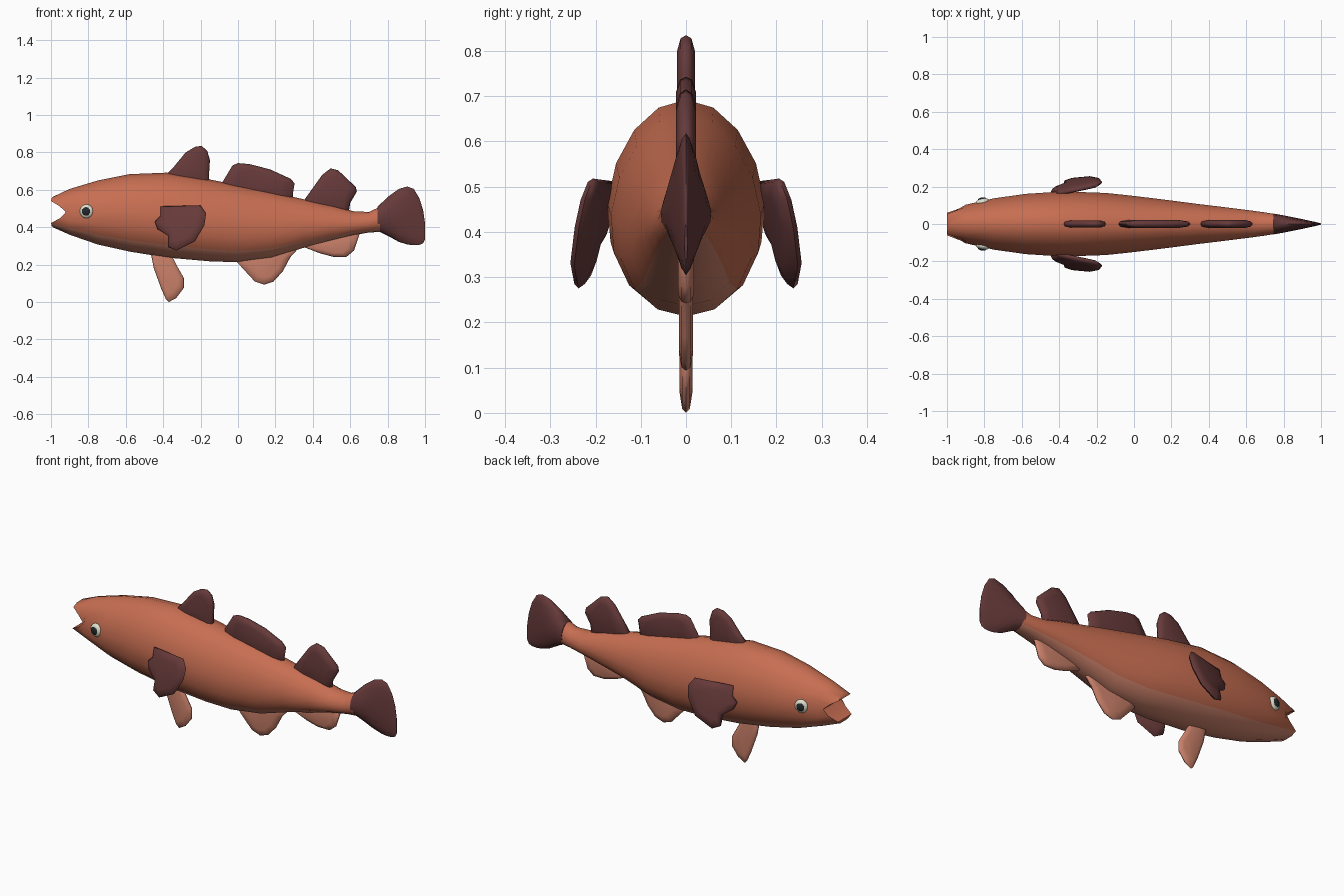
import bpy, bmesh, math
from mathutils import Vector


def material(name, rgb):
    m = bpy.data.materials.new(name)
    m.diffuse_color = (*rgb, 1)
    return m


ORANGE = material("orange_skin", (0.57, 0.155, 0.083))
BELLY = material("belly_skin", (0.60, 0.22, 0.145))
DARK = material("dark_fin", (0.135, 0.042, 0.042))
WHITE = material("eye_white", (0.75, 0.75, 0.62))
BLACK = material("pupil_black", (0.015, 0.02, 0.022))
SIDES = 16


def finish(bm, name, mats, angle=50):
    bmesh.ops.recalc_face_normals(bm, faces=bm.faces)
    for f in bm.faces:
        f.smooth = True
    me = bpy.data.meshes.new(name)
    bm.to_mesh(me)
    bm.free()
    for m in mats:
        me.materials.append(m)
    me.set_sharp_from_angle(angle=math.radians(angle))
    ob = bpy.data.objects.new(name, me)
    bpy.context.collection.objects.link(ob)
    return ob


def loft(name, sections, mats, mouth=None):
    """Rings along x from (x, top, bottom, half width); mouth = x per row of ring 0."""
    bm = bmesh.new()
    rings = []
    for n, (x, top, bot, hw) in enumerate(sections):
        ring = []
        for i in range(SIDES):
            a = 2 * math.pi * i / SIDES
            v = math.cos(a)
            row = min(i, SIDES - i)
            px = mouth[row] if mouth and n == 0 else x
            ring.append(bm.verts.new((px, hw * math.sin(a) * (1 - 0.1 * v),
                                      (top + bot) / 2 + (top - bot) / 2 * v)))
        rings.append(ring)
    for r, s in zip(rings, rings[1:]):
        for i in range(SIDES):
            j = (i + 1) % SIDES
            f = bm.faces.new((r[i], r[j], s[j], s[i]))
            if len(mats) > 1 and min(i, SIDES - 1 - i) >= 6:
                f.material_index = 1
    # end caps made of strips across, so the mouth becomes a groove
    for r in (rings[0], rings[-1]):
        bm.faces.new((r[0], r[1], r[-1]))
        for i in range(1, SIDES // 2 - 1):
            bm.faces.new((r[i], r[i + 1], r[-i - 1], r[-i]))
        h = SIDES // 2
        bm.faces.new((r[h - 1], r[h], r[h + 1]))
    return finish(bm, name, mats)


def fin(name, outline, t, mat, plane=lambda x, z: 0.0, side=1):
    """Pillow-shaped fin from an (x, z) outline, laid on y = plane(x, z)."""
    bm = bmesh.new()
    c = sum((Vector(p) for p in outline), Vector((0, 0))) / len(outline)

    def ring(scale, off):
        out = []
        for p in outline:
            q = c + (Vector(p) - c) * scale
            out.append(bm.verts.new((q.x, side * (plane(q.x, q.y) + off), q.y)))
        return out

    edge = ring(1, 0)
    for s in (1, -1):
        loops = [edge, ring(0.93, s * t * 0.6), ring(0.65, s * t)]
        for r, q in zip(loops, loops[1:]):
            for i in range(len(r)):
                j = (i + 1) % len(r)
                bm.faces.new((r[i], r[j], q[j], q[i]))
        bm.faces.new(loops[-1])
    return finish(bm, name, [mat], 70)


# body with open mouth
loft("body", [
    (-1.00, 0.565, 0.398, 0.080), (-0.90, 0.605, 0.360, 0.103),
    (-0.75, 0.650, 0.308, 0.137), (-0.58, 0.684, 0.270, 0.161),
    (-0.38, 0.692, 0.238, 0.174), (-0.15, 0.655, 0.218, 0.166),
    (0.00, 0.625, 0.213, 0.150), (0.18, 0.588, 0.236, 0.128),
    (0.35, 0.550, 0.290, 0.106), (0.50, 0.518, 0.328, 0.088),
    (0.62, 0.485, 0.358, 0.073), (0.70, 0.482, 0.372, 0.062),
    (0.76, 0.510, 0.375, 0.052)], [ORANGE, BELLY],
    mouth=[-0.985, -0.995, -1.0, -0.955, -0.92, -0.95, -1.0, -0.995, -0.985])

# tail fin
loft("tail_fin", [
    (0.745, 0.508, 0.382, 0.056), (0.80, 0.562, 0.355, 0.046),
    (0.86, 0.605, 0.322, 0.034), (0.905, 0.618, 0.308, 0.025),
    (0.94, 0.605, 0.304, 0.017), (0.97, 0.555, 0.306, 0.011),
    (0.99, 0.490, 0.314, 0.006), (1.0, 0.420, 0.335, 0.003)], [DARK])

# dorsal fins
fin("front_dorsal_fin", [
    (-0.38, 0.685), (-0.35, 0.715), (-0.28, 0.80), (-0.23, 0.83), (-0.195, 0.835),
    (-0.165, 0.81), (-0.15, 0.76), (-0.155, 0.68), (-0.15, 0.60), (-0.34, 0.60)], 0.02, DARK)
fin("middle_dorsal_fin", [
    (-0.09, 0.63), (-0.06, 0.68), (-0.03, 0.73), (0.0, 0.743), (0.06, 0.738),
    (0.17, 0.71), (0.28, 0.66), (0.303, 0.635), (0.295, 0.59), (0.29, 0.53),
    (0.1, 0.54), (-0.08, 0.58)], 0.022, DARK)
fin("rear_dorsal_fin", [
    (0.35, 0.54), (0.40, 0.61), (0.45, 0.68), (0.495, 0.715), (0.535, 0.705),
    (0.63, 0.615), (0.635, 0.59), (0.60, 0.53), (0.59, 0.47), (0.38, 0.49)], 0.022, DARK)

# underside fins
fin("pelvic_fin", [
    (-0.47, 0.28), (-0.45, 0.18), (-0.41, 0.07), (-0.385, 0.015), (-0.37, 0.0),
    (-0.33, 0.022), (-0.29, 0.075), (-0.29, 0.13), (-0.33, 0.20), (-0.37, 0.28)], 0.014, BELLY)
fin("front_anal_fin", [
    (-0.02, 0.23), (0.03, 0.175), (0.09, 0.11), (0.14, 0.093), (0.19, 0.11),
    (0.24, 0.165), (0.28, 0.24), (0.33, 0.295), (0.2, 0.32), (0.02, 0.29)], 0.016, BELLY)
fin("rear_anal_fin", [
    (0.35, 0.295), (0.44, 0.26), (0.51, 0.242), (0.58, 0.242), (0.62, 0.275),
    (0.65, 0.365), (0.52, 0.39), (0.4, 0.36)], 0.018, BELLY)

# pectoral fins and eyes, mirrored left and right
PECTORAL = [
    (-0.415, 0.512), (-0.3, 0.515), (-0.2, 0.518), (-0.17, 0.475), (-0.18, 0.41),
    (-0.23, 0.325), (-0.33, 0.275), (-0.375, 0.295), (-0.375, 0.355),
    (-0.43, 0.39), (-0.445, 0.43), (-0.415, 0.46)]


def eye_part(name, side, y, r, depth, mat):
    bm = bmesh.new()
    bmesh.ops.create_uvsphere(bm, u_segments=16, v_segments=10, radius=1)
    ob = finish(bm, name, [mat])
    ob.location = (-0.81 - (y - 0.118) * 0.2, side * y, 0.485)
    ob.scale = (r, depth, r)
    ob.rotation_euler = (0, 0, -side * -0.2)


for label, side in (("right", -1), ("left", 1)):
    fin(label + "_pectoral_fin", PECTORAL, 0.019, DARK,
        lambda x, z: 0.213 + 0.22 * (x + 0.3) - 0.25 * (z - 0.4), side)
    eye_part(label + "_eye", side, 0.118, 0.037, 0.020, WHITE)
    eye_part(label + "_pupil", side, 0.131, 0.023, 0.011, BLACK)
